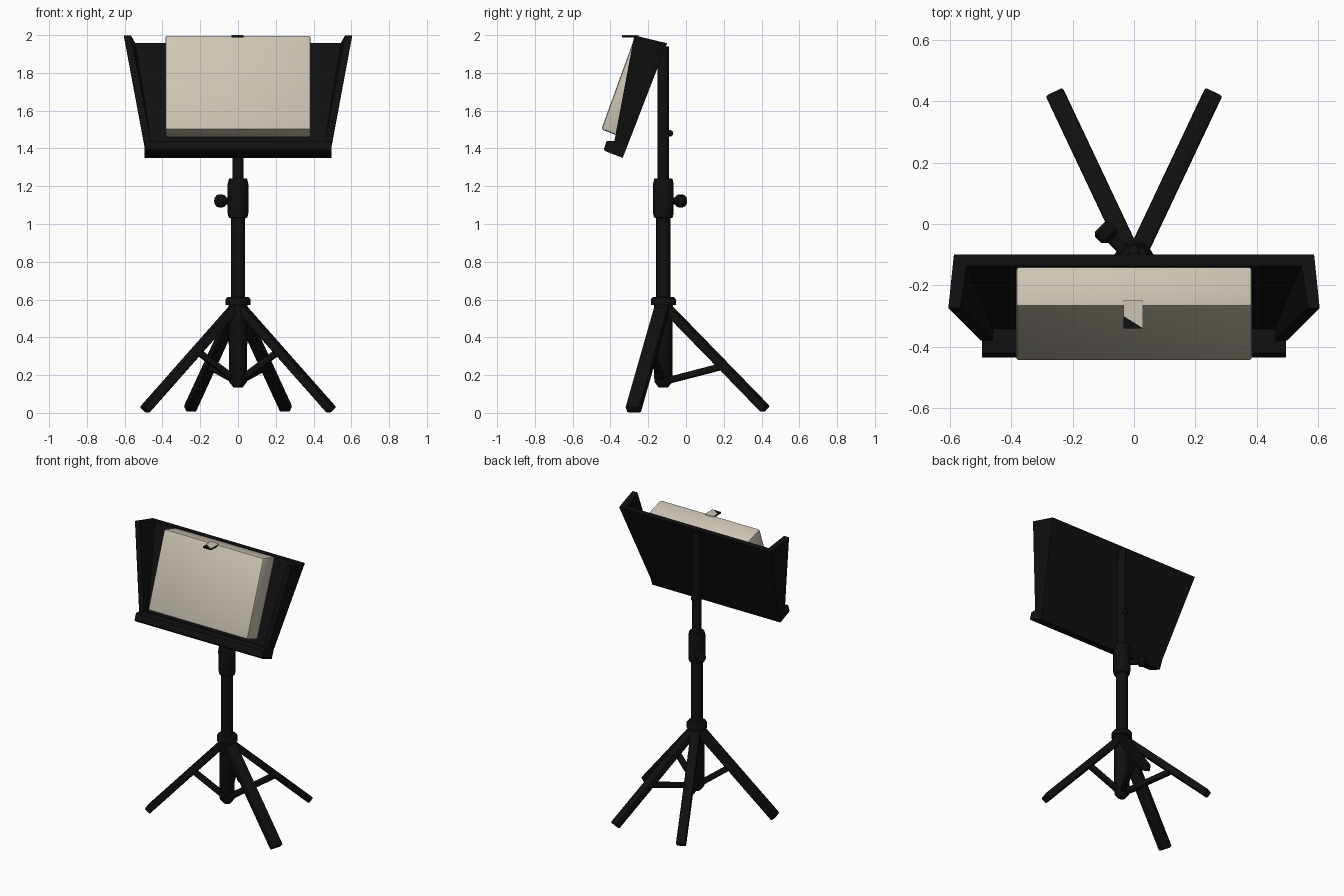
import bpy, bmesh, math
from mathutils import Vector, Matrix

if "Cube" in bpy.data.objects:
    bpy.data.objects.remove(bpy.data.objects["Cube"])


def material(name, rgb):
    m = bpy.data.materials.new(name)
    m.diffuse_color = (*rgb, 1)
    m.use_nodes = True
    m.node_tree.nodes["Principled BSDF"].inputs["Base Color"].default_value = m.diffuse_color
    return m


BLACK = material("matte_black", (0.005, 0.005, 0.005))
CREAM = material("cream_paper", (0.61, 0.56, 0.46))
POLE_Y = -0.12


def finish(name, bm, mat, bevel=0.0, smooth=False):
    bmesh.ops.recalc_face_normals(bm, faces=bm.faces)
    if bevel:
        bmesh.ops.bevel(bm, geom=bm.edges[:], offset=bevel, segments=2,
                        profile=0.5, affect='EDGES', clamp_overlap=True)
    me = bpy.data.meshes.new(name)
    bm.to_mesh(me)
    bm.free()
    me.materials.append(mat)
    ob = bpy.data.objects.new(name, me)
    bpy.context.collection.objects.link(ob)
    if smooth:
        bpy.ops.object.select_all(action='DESELECT')
        ob.select_set(True)
        bpy.context.view_layer.objects.active = ob
        bpy.ops.object.shade_smooth_by_angle(angle=math.radians(40))
    return ob


def hull(name, points, mat, bevel=0.0):
    bm = bmesh.new()
    for p in points:
        bm.verts.new(p)
    bmesh.ops.convex_hull(bm, input=bm.verts[:])
    bmesh.ops.dissolve_limit(bm, angle_limit=0.01, verts=bm.verts[:], edges=bm.edges[:])
    return finish(name, bm, mat, bevel, bevel > 0)


def lathe(name, profile, origin, axis, mat, seg=16):
    # closed surface of revolution from (radius, height) pairs
    q = Vector(axis).to_track_quat('Z', 'Y')
    bm = bmesh.new()
    rings = [[bm.verts.new(Vector(origin) + q @ Vector((r * math.cos(a), r * math.sin(a), h)))
              for a in (2 * math.pi * i / seg for i in range(seg))] for r, h in profile]
    for lo, hi in zip(rings, rings[1:]):
        for i in range(seg):
            j = (i + 1) % seg
            bm.faces.new((lo[i], lo[j], hi[j], hi[i]))
    bm.faces.new(rings[0][::-1])
    bm.faces.new(rings[-1])
    return finish(name, bm, mat, smooth=True)


def beam(name, a, b, width, thick, mat):
    # rectangular bar, its width lying horizontally
    a, b = Vector(a), Vector(b)
    d = (b - a).normalized()
    side = d.cross(Vector((0, 0, 1))).normalized()
    up = side.cross(d)
    pts = [p + side * s * width / 2 + up * t * thick / 2
           for p in (a, b) for s in (-1, 1) for t in (-1, 1)]
    for p in pts:
        p.z = max(p.z, 0)
    return hull(name, pts, mat, 0.008)


# Pole: sleeve, collar, lower tube, clamp and upper tube
lathe("pole", [(0.025, 0.135), (0.048, 0.165), (0.05, 0.57), (0.066, 0.572), (0.066, 0.6),
               (0.058, 0.612), (0.038, 0.614), (0.038, 1.03), (0.05, 1.035), (0.055, 1.06),
               (0.055, 1.21), (0.048, 1.24), (0.03, 1.242), (0.03, 1.94)],
      (0, POLE_Y, 0), (0, 0, 1), BLACK)
lathe("clamp_knob", [(0.018, 0.03), (0.018, 0.1), (0.034, 0.115), (0.034, 0.145), (0.022, 0.157)],
      (0, POLE_Y, 1.122), (-0.7, 0.7, 0), BLACK, 12)
lathe("height_screw", [(0.018, 0.0), (0.018, 0.04), (0.01, 0.05)],
      (0, POLE_Y, 1.48), (0, 1, 0), BLACK, 10)

# Four legs, each with a brace back to the foot of the pole
top = Vector((0, POLE_Y, 0.575))
for side, sx in (("left", -1), ("right", 1)):
    for end, foot, w, t in (("front", (0.495, -0.28, 0.015), 0.08, 0.44),
                            ("back", (0.255, 0.42, 0.02), 0.062, 0.59)):
        f = Vector((sx * foot[0], foot[1], foot[2]))
        beam(f"{end}_{side}_leg", top, f, w, 0.045, BLACK)
        beam(f"{end}_{side}_brace", (0, POLE_Y, 0.165), top.lerp(f, t), 0.035, 0.035, BLACK)

# Desk, in tilted coordinates: u runs up the panel, v out from its back face
def desk(x, u, v):
    return Vector((x, -0.335 + 0.361 * u - 0.932 * v, 1.35 + 0.932 * u + 0.361 * v))


def mirrored(pts):
    return [desk(s * x, u, v) for s in (-1, 1) for x, u, v in pts]


hull("desk_panel", mirrored([(0.485, 0, 0), (0.485, 0, 0.035),
                             (0.585, 0.651, 0), (0.58, 0.64, 0.035)]), BLACK)
hull("desk_lip", mirrored([(0.495, u, v) for u, v in
                           ((0, 0), (0, 0.1), (0.008, 0.11), (0.052, 0.112),
                            (0.07, 0.065), (0.07, 0))]), BLACK)
for side, s in (("left", -1), ("right", 1)):
    hull(f"{side}_wing", [desk(s * x, u, v) for x, u, v in (
        (0.54, 0.645, 0), (0.587, 0.651, 0), (0.567, 0.627, 0.177), (0.605, 0.627, 0.177),
        (0.455, 0.05, 0), (0.493, 0.05, 0), (0.46, 0.06, 0.072), (0.498, 0.06, 0.072))], BLACK)

# Book resting on the desk
hull("book", mirrored([(0.385, 0.1, 0.035), (0.385, 0.1, 0.16),
                       (0.385, 0.64, 0.035), (0.385, 0.63, 0.172)]), CREAM, 0.012)

# Small clip tab sticking out from the top of the book
hull("page_tab", [(x, y, z) for z in (1.988, 1.997) for x, y in
                  ((-0.034, -0.26), (0.03, -0.26), (0.03, -0.34), (-0.034, -0.34))], BLACK)
hull("page_tab_cover", [(x, y, z) for z in (1.996, 2.0) for x, y in
                        ((-0.034, -0.25), (0.03, -0.25), (0.03, -0.34), (-0.034, -0.30))], CREAM)
